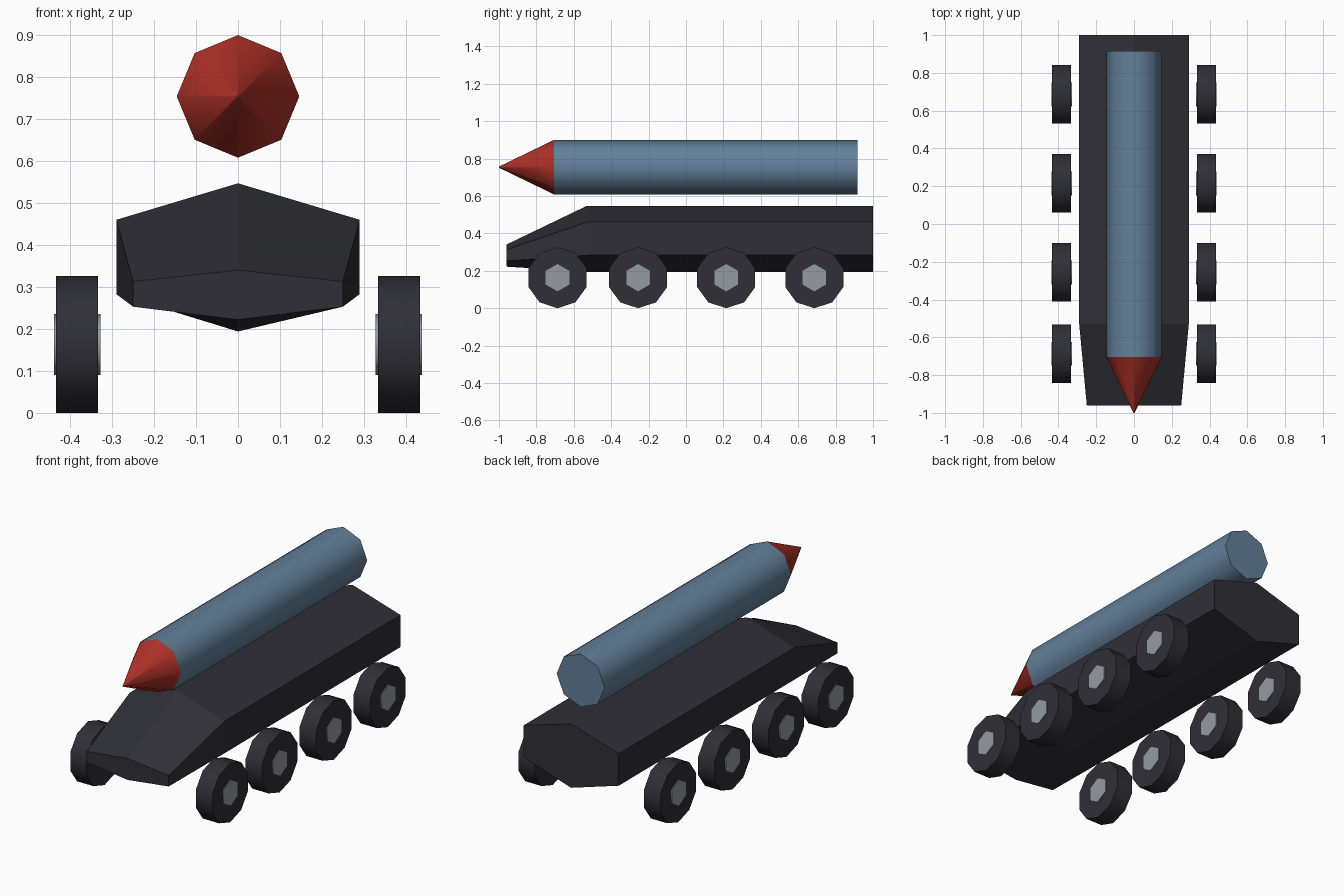
import bpy, bmesh, math
from mathutils import Matrix

old = bpy.data.objects.get("Cube")
if old:
    bpy.data.objects.remove(old, do_unlink=True)


def material(name, r, g, b):
    mat = bpy.data.materials.new(name)
    mat.use_nodes = True
    mat.diffuse_color = (r, g, b, 1)
    bsdf = next(n for n in mat.node_tree.nodes if n.type == 'BSDF_PRINCIPLED')
    bsdf.inputs["Base Color"].default_value = (r, g, b, 1)
    return mat


CHARCOAL = material("charcoal", 0.028, 0.028, 0.037)
STEEL = material("pale steel", 0.30, 0.33, 0.35)
BLUE = material("slate blue", 0.125, 0.215, 0.32)
RED = material("warning red", 0.42, 0.03, 0.02)


def add_object(name, bm, mat, smooth=False):
    bmesh.ops.recalc_face_normals(bm, faces=bm.faces)
    mesh = bpy.data.meshes.new(name)
    bm.to_mesh(mesh)
    bm.free()
    mesh.materials.append(mat)
    obj = bpy.data.objects.new(name, mesh)
    bpy.context.collection.objects.link(obj)
    if smooth:
        bpy.ops.object.select_all(action='DESELECT')
        obj.select_set(True)
        bpy.context.view_layer.objects.active = obj
        bpy.ops.object.shade_smooth_by_angle(angle=math.radians(65))
    return obj


def prism(name, axis, start, end, centre, sides, r1, r2, mat):
    """Tapered prism along x or y, with one corner pointing straight up."""
    bm = bmesh.new()
    bmesh.ops.create_cone(bm, cap_ends=True, segments=sides, radius1=r1,
                          radius2=r2, depth=end - start)
    mid = (start + end) / 2
    if axis == 'X':
        turn = Matrix.Rotation(math.pi / 2, 4, 'Y')
        place = Matrix.Translation((mid, centre[0], centre[1]))
    else:
        turn = Matrix.Rotation(-math.pi / 2, 4, 'X')
        place = Matrix.Translation((centre[0], mid, centre[1]))
    bm.transform(turn)
    # spin about the axis so that the first corner is at the top
    v = max(bm.verts, key=lambda v: v.co.z + 0.001 * v.co.y)
    side = v.co.y if axis == 'X' else v.co.x
    angle = math.atan2(side, v.co.z)
    spin = Matrix.Rotation(angle if axis == 'X' else -angle, 4, axis)
    bm.transform(place @ spin)
    return add_object(name, bm, mat, smooth=True)


# Hull: six-sided sections (y, half width, ridge, upper edge, lower edge, keel)
bm = bmesh.new()
rings = []
for y, w, ridge, upper, lower, keel in [
        (-0.96, 0.25, 0.34, 0.313, 0.253, 0.222),
        (-0.53, 0.29, 0.547, 0.46, 0.283, 0.194),
        (1.0, 0.29, 0.547, 0.46, 0.283, 0.194)]:
    outline = [(0, ridge), (w, upper), (w, lower), (0, keel), (-w, lower), (-w, upper)]
    rings.append([bm.verts.new((x, y, z)) for x, z in outline])
for a, b in zip(rings, rings[1:]):
    for i in range(6):
        j = (i + 1) % 6
        bm.faces.new((a[i], a[j], b[j], b[i]))
bm.faces.new(rings[0])
bm.faces.new(rings[-1])
add_object("hull", bm, CHARCOAL)

# Rocket floating above the hull
prism("rocket_body", 'Y', -0.705, 0.917, (0, 0.754), 8, 0.146, 0.146, BLUE)
prism("rocket_nose", 'Y', -1.0, -0.705, (0, 0.754), 8, 0.003, 0.146, RED)

# Four wheels per side, each with a hub passing through the tyre
for label, side in (("left", 1), ("right", -1)):
    for n, y in enumerate((-0.687, -0.256, 0.215, 0.686), 1):
        for part, inner, outer, sides, r, mat in (
                ("tyre", 0.333, 0.433, 10, 0.163, CHARCOAL),
                ("hub", 0.328, 0.438, 6, 0.073, STEEL)):
            lo, hi = sorted((side * inner, side * outer))
            prism(f"{label}_{part}_{n}", 'X', lo, hi, (y, 0.163), sides, r, r, mat)
